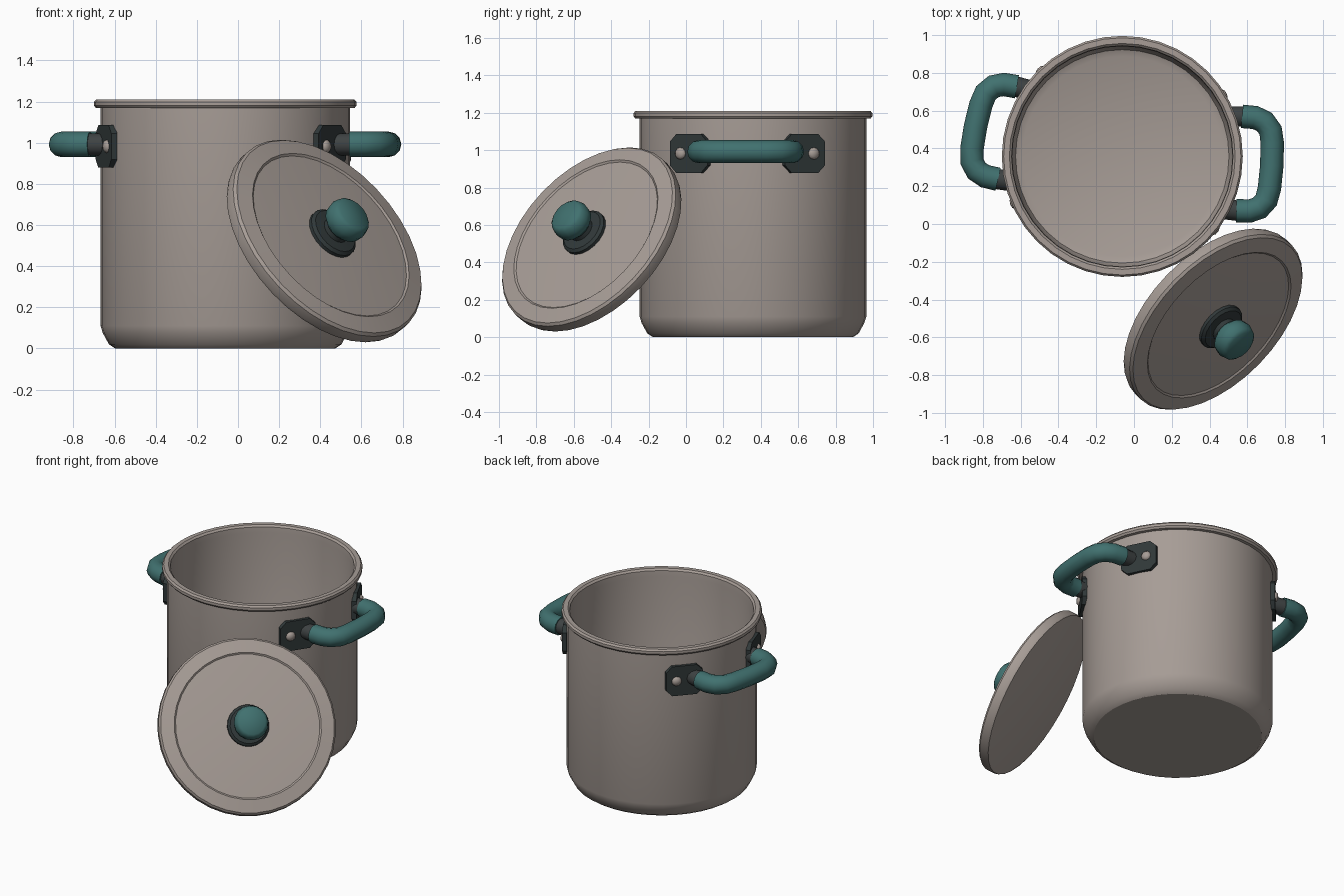
import bpy, bmesh, math
from mathutils import Vector, Matrix

if "Cube" in bpy.data.objects:
    bpy.data.objects.remove(bpy.data.objects["Cube"])


def material(name, rgb):
    m = bpy.data.materials.new(name)
    m.diffuse_color = (*rgb, 1)
    m.use_nodes = True
    m.node_tree.nodes["Principled BSDF"].inputs["Base Color"].default_value = m.diffuse_color
    return m


STEEL = material("warm_steel", (0.385, 0.335, 0.305))
TEAL = material("teal_grip", (0.052, 0.165, 0.160))
DARK = material("dark_bracket", (0.030, 0.040, 0.041))
GREY = material("stem_grey", (0.048, 0.055, 0.056))


def finish(name, bm, mat, matrix=Matrix(), angle=35):
    bmesh.ops.recalc_face_normals(bm, faces=bm.faces)
    me = bpy.data.meshes.new(name)
    bm.to_mesh(me)
    bm.free()
    me.materials.append(mat)
    for p in me.polygons:
        p.use_smooth = True
    me.set_sharp_from_angle(angle=math.radians(angle))
    ob = bpy.data.objects.new(name, me)
    ob.matrix_world = matrix
    bpy.context.collection.objects.link(ob)
    return ob


def lathe(name, profile, mat, matrix=Matrix(), sides=32, angle=35):
    """Revolve (radius, height) points that start and end on the axis."""
    bm = bmesh.new()
    vs = [bm.verts.new((r, 0, h)) for r, h in profile]
    es = [bm.edges.new(p) for p in zip(vs, vs[1:])]
    bmesh.ops.spin(bm, geom=vs + es, axis=(0, 0, 1), cent=(0, 0, 0),
                   angle=2 * math.pi, steps=sides)
    bmesh.ops.remove_doubles(bm, verts=bm.verts, dist=1e-4)
    return finish(name, bm, mat, matrix, angle)


def tube(name, path, radius, mat, matrix, sides=12):
    """Sweep a circle along a flat path in the local xy plane."""
    bm = bmesh.new()
    pts = [Vector((x, y, 0)) for x, y in path]
    up = Vector((0, 0, 1))
    rings = []
    for i, p in enumerate(pts):
        t = (pts[min(i + 1, len(pts) - 1)] - pts[max(i - 1, 0)]).normalized()
        side = t.cross(up)
        rings.append([bm.verts.new(p + radius * (side * math.cos(a) + up * math.sin(a)))
                      for a in (2 * math.pi * k / sides for k in range(sides))])
    for a, b in zip(rings, rings[1:]):
        for k in range(sides):
            n = (k + 1) % sides
            bm.faces.new((a[k], a[n], b[n], b[k]))
    bm.faces.new(rings[0])
    bm.faces.new(rings[-1])
    return finish(name, bm, mat, matrix, 50)


def bracket(name, matrix, w=0.12, h=0.103, c=0.04, depth=0.03):
    """Chamfered plate, facing local +x."""
    bm = bmesh.new()
    outline = [(w - c, -h), (w, c - h), (w, h - c), (w - c, h),
               (c - w, h), (-w, h - c), (-w, c - h), (c - w, -h)]
    f = bm.faces.new([bm.verts.new((-0.012, y, z)) for y, z in outline])
    ext = bmesh.ops.extrude_face_region(bm, geom=[f])
    new = [v for v in ext["geom"] if isinstance(v, bmesh.types.BMVert)]
    bmesh.ops.translate(bm, vec=(depth, 0, 0), verts=new)
    return finish(name, bm, DARK, matrix, 30)


# Pot: one closed profile, outside wall, rolled rim, inside wall and floor
pot = Matrix.Translation((-0.062, 0.358, 0))
lathe("pot_body", [
    (0, 0), (0.535, 0), (0.565, 0.02), (0.595, 0.075), (0.606, 0.11),
    (0.606, 1.168), (0.628, 1.168), (0.638, 1.18), (0.638, 1.198),
    (0.628, 1.21), (0.598, 1.21), (0.586, 1.198), (0.583, 1.16),
    (0.583, 0.12), (0.565, 0.075), (0.53, 0.06), (0, 0.06)],
    STEEL, pot, sides=40, angle=32)

# Side handles: grip, stems, wall brackets and rivets
HANDLE_Z = 0.992
half = [(0.62, -0.25), (0.69, -0.248), (0.74, -0.228), (0.775, -0.185),
        (0.788, -0.12), (0.793, 0)]
grip = half + [(u, -v) for u, v in reversed(half[:-1])]
for side, deg in (("right", -3.5), ("left", 168.5)):
    frame = pot @ Matrix.Translation((0, 0, HANDLE_Z)) @ Matrix.Rotation(math.radians(deg), 4, 'Z')
    tube(side + "_handle_grip", grip, 0.062, TEAL, frame)
    for end, s in (("a", -1), ("b", 1)):
        tube(f"{side}_handle_stem_{end}", [(0.55, 0.245 * s), (0.63, 0.25 * s)],
             0.054, GREY, frame)
        plate = (frame @ Matrix.Rotation(math.radians(30 * s), 4, 'Z')
                 @ Matrix.Translation((0.606, 0, -0.01)))
        bracket(f"{side}_bracket_{end}", plate)
        rivet = (plate @ Matrix.Translation((0.016, 0.052 * s, 0))
                 @ Matrix.Rotation(math.pi / 2, 4, 'Y'))
        lathe(f"{side}_rivet_{end}", [(0, -0.01), (0.032, -0.01), (0.032, 0.006),
                                      (0.02, 0.018), (0, 0.021)], STEEL, rivet, 12, 50)

# Lid leaning on the pot, with a base plate and knob
normal = Vector((0.60, -0.585, 0.55))
lid = (Matrix.Translation((0.42, -0.505, 0.523))
       @ normal.to_track_quat('Z', 'Y').to_matrix().to_4x4())
lathe("lid", [(0, -0.035), (0.55, -0.042), (0.566, -0.036), (0.572, -0.02),
              (0.572, 0.024), (0.56, 0.038), (0.475, 0.052), (0.465, 0.044),
              (0.3, 0.054), (0, 0.06)], STEEL, lid, 36, 28)
lathe("knob_base", [(0, 0.04), (0.135, 0.04), (0.135, 0.075), (0.12, 0.088),
                    (0.07, 0.092), (0.06, 0.15), (0, 0.15)], DARK, lid, 20)
lathe("knob", [(0, 0.125), (0.08, 0.125), (0.106, 0.15), (0.112, 0.19),
               (0.102, 0.225), (0.085, 0.24), (0, 0.244)], TEAL, lid, 16, 40)
